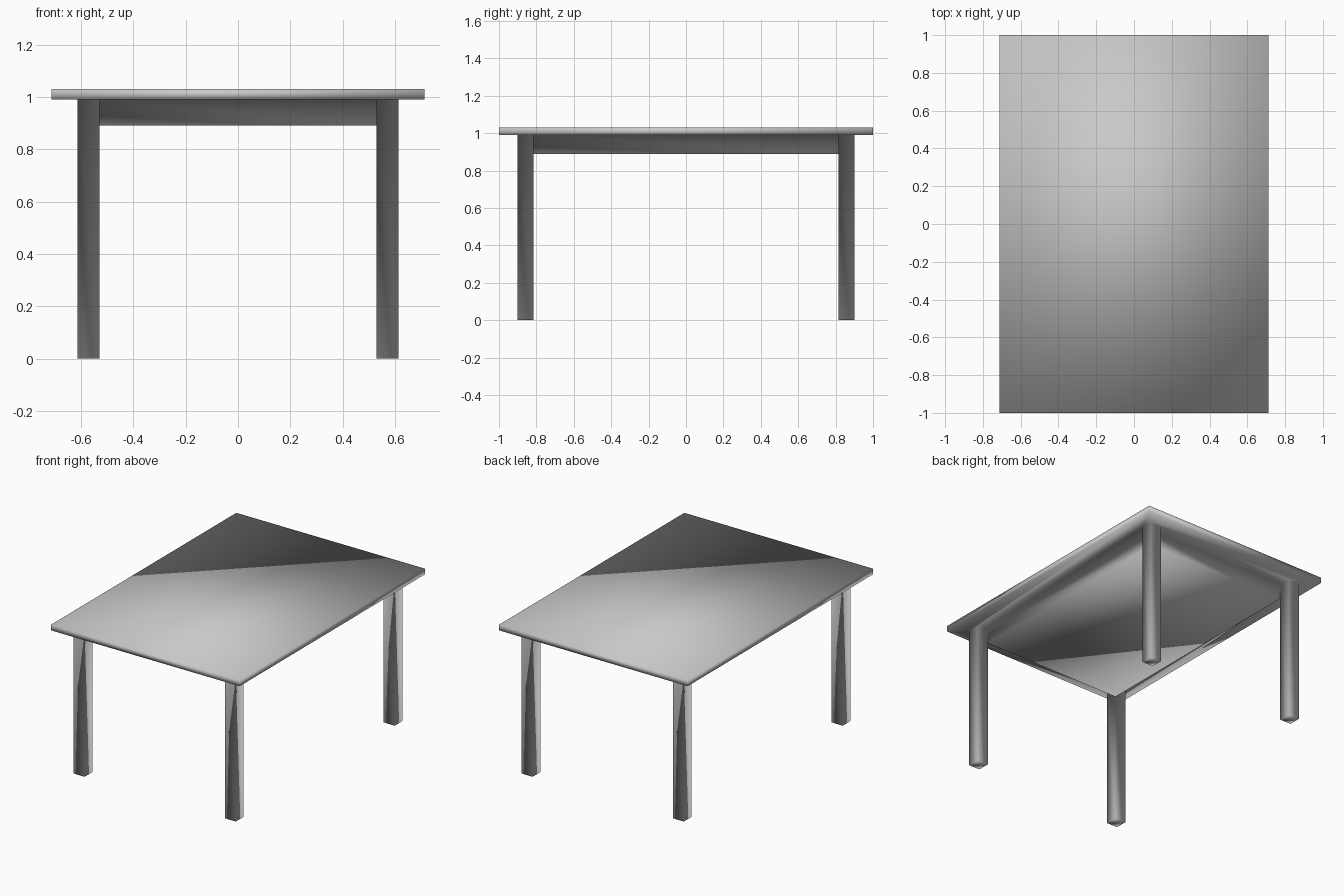
import bpy
import bmesh

cube = bpy.data.objects.get("Cube")
if cube:
    bpy.data.objects.remove(cube, do_unlink=True)

# Single plain grey finish
GREY = (0.58, 0.58, 0.58, 1.0)
finish = bpy.data.materials.new("plain_grey")
finish.use_nodes = True
finish.diffuse_color = GREY
finish.node_tree.nodes["Principled BSDF"].inputs["Base Color"].default_value = GREY

# Main sizes
HALF_X, HALF_Y, HEIGHT = 0.713, 1.0, 1.03
UNDERSIDE, APRON_BOTTOM = 0.99, 0.89
LEG = 0.084
OUT_X, OUT_Y = 0.614, 0.9
IN_X, IN_Y = OUT_X - LEG, OUT_Y - LEG

bm = bmesh.new()


def rectangle(z):
    """Four table-top corners at one height, in order around the edge."""
    return [bm.verts.new((sx * HALF_X, sy * HALF_Y, z))
            for sx, sy in ((-1, -1), (1, -1), (1, 1), (-1, 1))]


def walls(upper, lower):
    """Band of quads joining two matching loops."""
    for i in range(len(upper)):
        j = (i + 1) % len(upper)
        bm.faces.new((upper[i], upper[j], lower[j], lower[i]))


def pull_down(loop, z):
    """Closed block hanging from a loop of the underside down to z."""
    lower = [bm.verts.new((v.co.x, v.co.y, z)) for v in loop]
    walls(loop, lower)
    bm.faces.new(lower)


# Table top and its rim
top, rim = rectangle(HEIGHT), rectangle(UNDERSIDE)
bm.faces.new(top)
walls(top, rim)

# Underside grid: corner cells carry legs, the middle cell carries the apron
grid = [[bm.verts.new((x, y, UNDERSIDE)) for x in (-OUT_X, -IN_X, IN_X, OUT_X)]
        for y in (-OUT_Y, -IN_Y, IN_Y, OUT_Y)]
for row in range(3):
    for col in range(3):
        cell = [grid[row][col], grid[row][col + 1],
                grid[row + 1][col + 1], grid[row + 1][col]]
        if row == 1 and col == 1:
            pull_down(cell, APRON_BOTTOM)
        elif row != 1 and col != 1:
            pull_down(cell, 0)
        else:
            bm.faces.new(cell)

# Overhang around the legs
sides = (grid[0], [r[3] for r in grid], grid[3][::-1], [r[0] for r in grid[::-1]])
for i, side in enumerate(sides):
    bm.faces.new([rim[i]] + side + [rim[(i + 1) % 4]])

bmesh.ops.recalc_face_normals(bm, faces=bm.faces)
mesh = bpy.data.meshes.new("table")
bm.to_mesh(mesh)
bm.free()
mesh.shade_smooth()
mesh.materials.append(finish)
bpy.context.collection.objects.link(bpy.data.objects.new("table", mesh))
